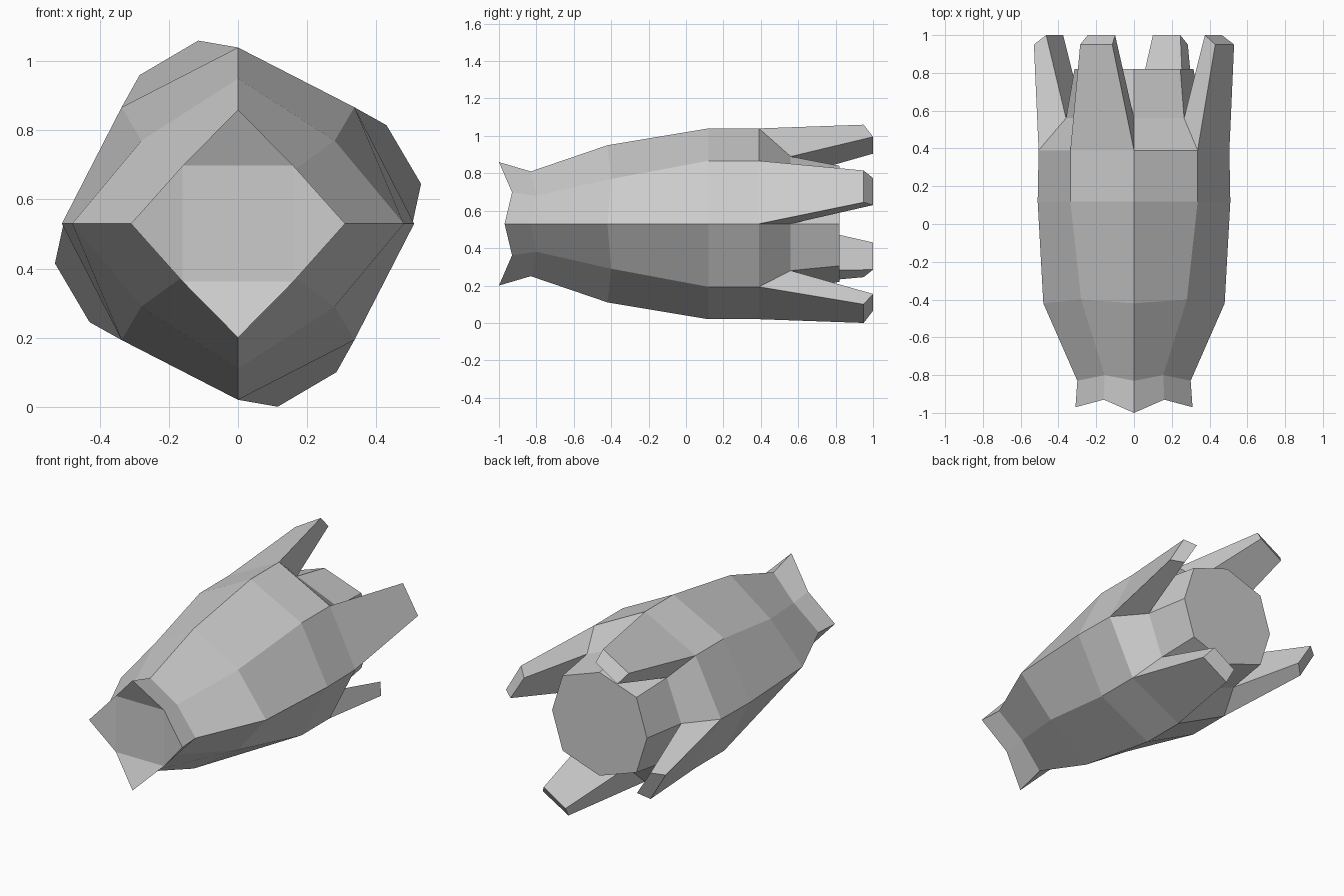
import bpy, bmesh
from mathutils import Matrix
from math import pi

if "Cube" in bpy.data.objects:
    bpy.data.objects.remove(bpy.data.objects["Cube"])

CZ = 0.53   # height of the hull axis


def ring(side, top, dx, dz, y_side, y_top=None, y_diag=None):
    """Eight points round the axis: right, diagonal, top, diagonal ..."""
    yt = y_side if y_top is None else y_top
    yd = y_side if y_diag is None else y_diag
    return [(side, y_side, 0), (dx, yd, dz), (0, yt, top), (-dx, yd, dz),
            (-side, y_side, 0), (-dx, yd, -dz), (0, yt, -top), (dx, yd, -dz)]


def finish(name, bm):
    bmesh.ops.recalc_face_normals(bm, faces=bm.faces)
    me = bpy.data.meshes.new(name)
    bm.to_mesh(me)
    bm.free()
    ob = bpy.data.objects.new(name, me)
    ob.location.z = CZ
    bpy.context.collection.objects.link(ob)
    return ob


rings = [
    ring(0.31, 0.33, 0.16, 0.168, -0.97, -1.0, -0.93),      # flared nose rim
    ring(0.30, 0.28, 0.155, 0.15, -0.83, -0.83, -0.80),     # nose neck
    ring(0.48, 0.42, 0.28, 0.24, -0.42, -0.42, -0.40),      # shoulder
    ring(0.51, 0.51, 0.337, 0.337, 0.12),                   # widest section
    ring(0.505, 0.51, 0.337, 0.337, 0.39),                  # fin root
    ring(0.36, 0.36, 0.265, 0.25, 0.56),                    # engine step
    ring(0.315, 0.31, 0.245, 0.225, 0.82),                  # engine end
]

# Hull: rings joined by quads, open where the fins grow out
bm = bmesh.new()
vs = [[bm.verts.new(p) for p in r] for r in rings]
for i in range(len(vs) - 1):
    for k in range(8):
        if i == 4 and k % 2 == 0:
            continue
        n = (k + 1) % 8
        bm.faces.new((vs[i][k], vs[i][n], vs[i + 1][n], vs[i + 1][k]))
# engine cap
bm.faces.new(vs[-1])
# nose cap: recessed square with four forward-pointing corners
nose = vs[0]
bm.faces.new([nose[k] for k in (1, 3, 5, 7)])
for k in (0, 2, 4, 6):
    bm.faces.new((nose[k - 1], nose[k], nose[k + 1]))
finish("hull", bm)

# Fins: one tapered blade per quarter, turned round the axis
tip = [(0.53, 0.95, 0.115), (0.43, 0.95, 0.285),
       (0.375, 1.0, 0.245), (0.465, 1.0, 0.10)]
names = ["right_fin", "top_fin", "left_fin", "bottom_fin"]
for q, name in enumerate(names):
    k, n = 2 * q, 2 * q + 1
    bm = bmesh.new()
    root = [bm.verts.new(p) for p in
            (rings[4][k], rings[4][n], rings[5][n], rings[5][k])]
    end = [bm.verts.new(p) for p in tip]
    bmesh.ops.rotate(bm, verts=end, cent=(0, 0, 0),
                     matrix=Matrix.Rotation(-q * pi / 2, 3, 'Y'))
    for j in range(4):
        m = (j + 1) % 4
        bm.faces.new((root[j], root[m], end[m], end[j]))
    bm.faces.new(end)
    # make the open blade's normals point outward
    ob = finish(name, bm)
    me = ob.data
    centre = sum((v.co for v in me.vertices), me.vertices[0].co * 0) / 8
    if (me.polygons[4].center - centre).dot(me.polygons[4].normal) < 0:
        me.flip_normals()
